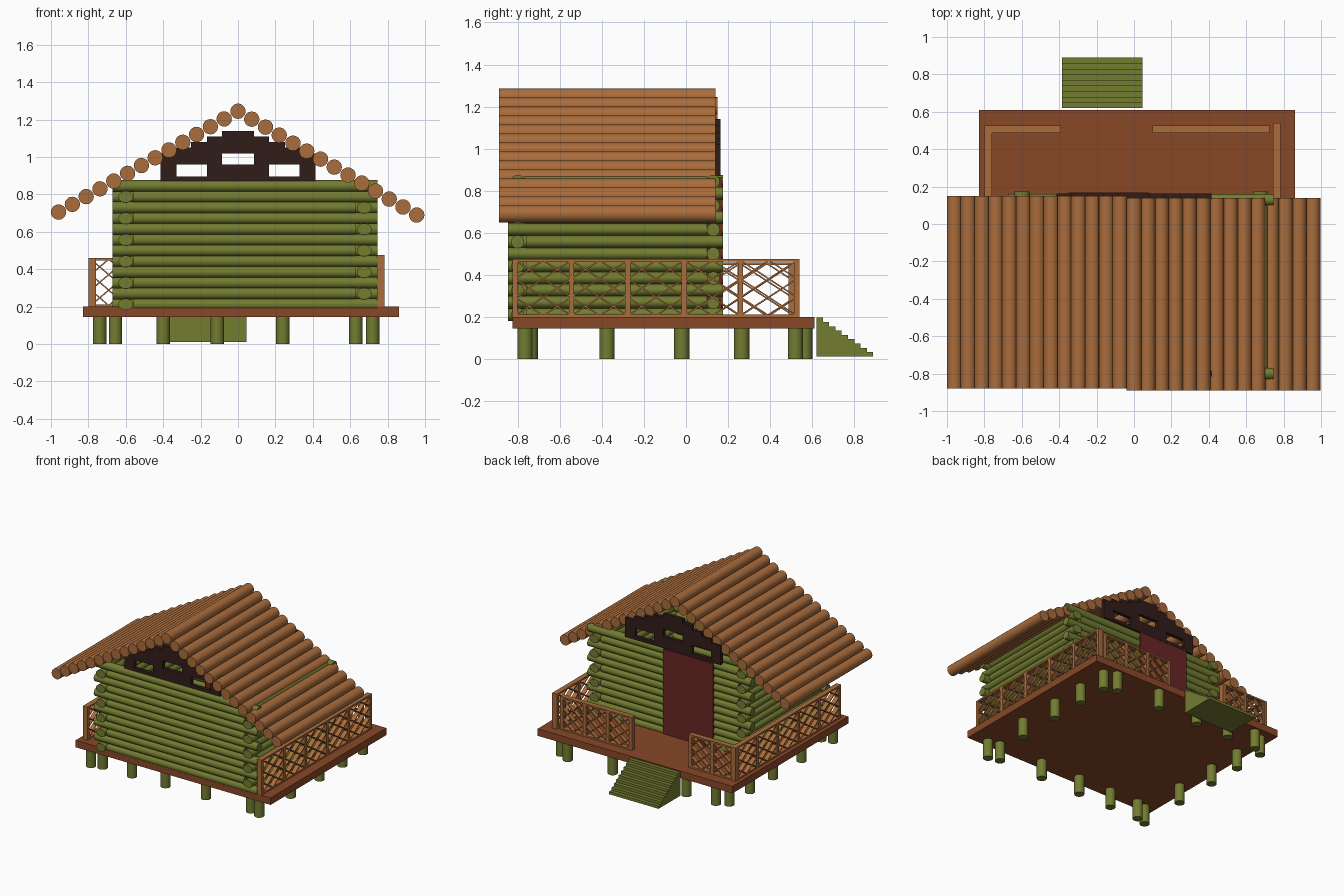
import bpy, bmesh, math
from mathutils import Matrix, Vector

if "Cube" in bpy.data.objects:
    bpy.data.objects.remove(bpy.data.objects["Cube"])


def material(name, rgb):
    m = bpy.data.materials.new(name)
    m.diffuse_color = (*rgb, 1)
    m.use_nodes = True
    m.node_tree.nodes["Principled BSDF"].inputs["Base Color"].default_value = m.diffuse_color
    return m


BROWN = material("roof_brown", (0.40, 0.15, 0.045))
GREEN = material("log_green", (0.17, 0.20, 0.03))
DECK = material("deck_red_brown", (0.25, 0.065, 0.02))
DARK = material("gable_dark", (0.03, 0.012, 0.01))
RED = material("door_red", (0.14, 0.02, 0.018))


def finish(bm, name, mat, smooth=False):
    me = bpy.data.meshes.new(name)
    if smooth:  # round sides smooth, end caps flat
        for f in bm.faces:
            f.smooth = len(f.verts) == 4
    bm.to_mesh(me)
    bm.free()
    me.materials.append(mat)
    ob = bpy.data.objects.new(name, me)
    bpy.context.collection.objects.link(ob)
    return ob


def box(bm, x0, x1, y0, y1, z0, z1):
    m = Matrix.Translation(((x0 + x1) / 2, (y0 + y1) / 2, (z0 + z1) / 2)) \
        @ Matrix.Diagonal((x1 - x0, y1 - y0, z1 - z0, 1))
    bmesh.ops.create_cube(bm, size=1, matrix=m)


def log(bm, a, b, ru, rv=None, seg=20):
    """Cylinder from a to b; ru = sideways radius, rv = vertical radius."""
    a, b = Vector(a), Vector(b)
    d = b - a
    if abs(d.x) > 0.001:
        rot = Matrix.Rotation(math.pi / 2, 4, 'Y')
        scale = (rv or ru, ru, d.length, 1)
    elif abs(d.y) > 0.001:
        rot = Matrix.Rotation(math.pi / 2, 4, 'X')
        scale = (ru, rv or ru, d.length, 1)
    else:
        rot = Matrix.Identity(4)
        scale = (ru, ru, d.length, 1)
    bmesh.ops.create_cone(bm, cap_ends=True, segments=seg, radius1=1, radius2=1, depth=1,
                          matrix=Matrix.Translation((a + b) / 2) @ rot @ Matrix.Diagonal(scale))


# Deck platform
bm = bmesh.new()
box(bm, -0.83, 0.86, -0.825, 0.61, 0.145, 0.20)
finish(bm, "deck", DECK)

# Foundation posts around the perimeter
bm = bmesh.new()
spots = [(x, y) for y in (-0.74, 0.565) for x in (-0.655, -0.40, -0.11, 0.24, 0.63)]
spots += [(x, y) for x in (-0.74, 0.72) for y in (-0.765, -0.375, -0.02, 0.265, 0.52)]
for x, y in spots:
    log(bm, (x, y, 0), (x, y, 0.15), 0.036)
finish(bm, "foundation_posts", GREEN, True)

# Log walls, corners interlocked by alternating rows
walls = {n: bmesh.new() for n in ("front_wall", "back_wall", "left_wall", "right_wall")}
for i in range(12):
    z = 0.845 - 0.0575 * i
    long_x, short_x = (-0.67, 0.63), (-0.56, 0.745)
    low_y, high_y = (-0.845, 0.10), (-0.76, 0.175)
    if i % 2:
        long_x, short_x, low_y, high_y = short_x, long_x, high_y, low_y
    if i == 0:
        long_x, low_y = (-0.67, 0.745), (-0.77, 0.10)
    for name, y, (x0, x1) in (("front_wall", -0.80, long_x), ("back_wall", 0.13, short_x)):
        log(walls[name], (x0, y, z), (x1, y, z), 0.031)
    for name, x, (y0, y1) in (("right_wall", 0.675, low_y), ("left_wall", -0.60, high_y)):
        log(walls[name], (x, y0, z), (x, y1, z), 0.04, 0.031)
for name, bm in walls.items():
    finish(bm, name, GREEN, True)

# Door
bm = bmesh.new()
box(bm, -0.35, 0.08, 0.09, 0.168, 0.20, 0.865)
finish(bm, "door", RED)

# Stepped gables with window openings: (z0, z1, spans)
rows = [(0.87, 0.895, [(-0.415, 0.415)]),
        (0.895, 0.96, [(-0.415, -0.33), (-0.165, 0.165), (0.33, 0.415)]),
        (0.96, 1.02, [(-0.415, -0.085), (0.085, 0.415)]),
        (1.02, 1.05, [(-0.335, 0.335)]),
        (1.05, 1.08, [(-0.25, 0.25)]),
        (1.08, 1.11, [(-0.165, 0.165)]),
        (1.11, 1.14, [(-0.085, 0.085)])]
for name, y0, y1 in (("front_gable", -0.815, -0.785), ("back_gable", 0.135, 0.163)):
    bm = bmesh.new()
    for z0, z1, spans in rows:
        for x0, x1 in spans:
            box(bm, x0, x1, y0, y1, z0, z1)
    finish(bm, name, DARK)

# Roof logs on both slopes, ridge log on the right half
for name, sx, first, sz, y0, y1 in (("roof_right", 0.0735, 0, 0.0427, -0.89, 0.14),
                                    ("roof_left", -0.0738, 1, 0.0415, -0.88, 0.15)):
    bm = bmesh.new()
    for i in range(first, 14):
        x, z = sx * i, 1.245 - sz * i
        log(bm, (x, y0, z), (x, y1, z), 0.041)
    finish(bm, name, BROWN, True)


# Railings: posts, top and bottom rails, crossed lattice
def railing(name, start, end, top, panels, cols):
    bm = bmesh.new()
    a, b = Vector((*start, 0)), Vector((*end, 0))
    length = (b - a).length
    t = 0.017
    h0, h1 = 0.20, top
    for i in range(panels + 1):
        u = 0.0125 + (length - 0.025) * i / panels
        box(bm, u - 0.0125, u + 0.0125, -0.02, 0.02, h0, h1)
    for z in (h0 + 0.006, h1 - 0.006):
        box(bm, 0, length, -0.02, 0.02, z - 0.006, z + 0.006)
    n = panels * cols
    w, h = (length - 0.025) / n, (h1 - h0 - 0.012) / 3
    bar, ang = math.hypot(w, h), math.atan2(h, w)
    for c in range(n):
        for r in range(3):
            for s in (-1, 1):
                m = Matrix.Translation((0.0125 + (c + 0.5) * w, 0, h0 + 0.006 + (r + 0.5) * h)) \
                    @ Matrix.Rotation(s * ang, 4, 'Y') @ Matrix.Diagonal((bar, 2 * t, 0.007, 1))
                bmesh.ops.create_cube(bm, size=1, matrix=m)
    bm.transform(Matrix.Translation(a) @ Matrix.Rotation(math.atan2(b.y - a.y, b.x - a.x), 4, 'Z'))
    finish(bm, name, BROWN)


railing("right_railing", (0.763, -0.825), (0.763, 0.54), 0.475, 5, 2)
railing("left_railing", (-0.78, -0.78), (-0.78, 0.525), 0.46, 5, 2)
railing("back_railing_left", (-0.80, 0.507), (-0.39, 0.507), 0.46, 2, 2)
railing("back_railing_right", (0.10, 0.507), (0.725, 0.507), 0.46, 3, 2)

# Stairs: one stepped profile extruded across
bm = bmesh.new()
n, y0, y1, z0, z1 = 9, 0.62, 0.89, 0.012, 0.197
dy, dz = (y1 - y0) / n, (z1 - z0) / n
pts = [(y0, z0)]
for i in range(n):
    z = z1 - dz * i
    pts += [(y0 + dy * i, z), (y0 + dy * (i + 1), z)]
pts.append((y1, z0))
face = bm.faces.new([bm.verts.new((-0.385, y, z)) for y, z in pts])
ext = bmesh.ops.extrude_face_region(bm, geom=[face])
bmesh.ops.translate(bm, vec=(0.43, 0, 0),
                    verts=[v for v in ext["geom"] if isinstance(v, bmesh.types.BMVert)])
bmesh.ops.recalc_face_normals(bm, faces=bm.faces)
finish(bm, "stairs", GREEN)
